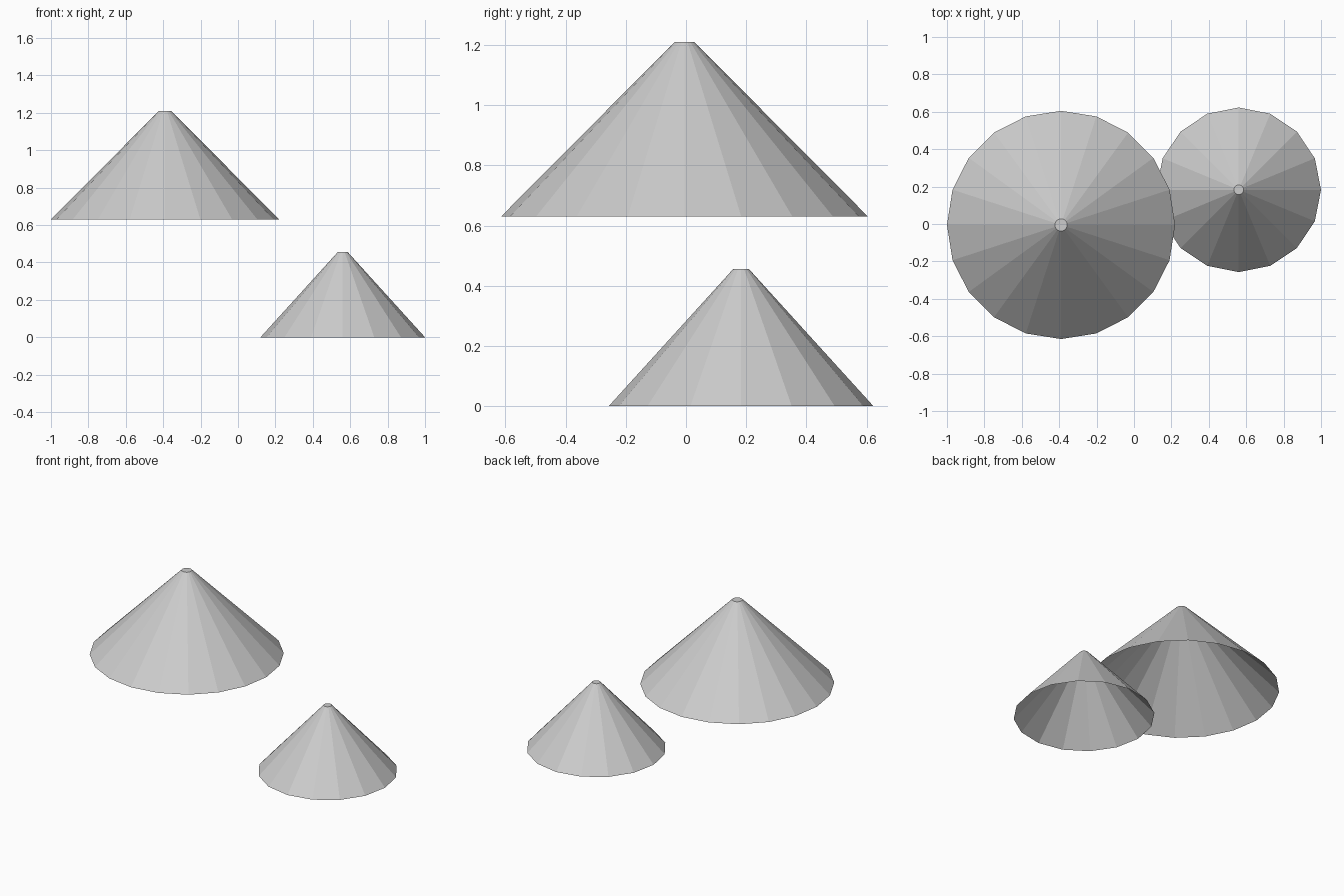
import bpy
import bmesh
from math import cos, sin, tau

if "Cube" in bpy.data.objects:
    bpy.data.objects.remove(bpy.data.objects["Cube"])

# Single light grey colour
grey = bpy.data.materials.new("light grey")
grey.diffuse_color = (0.604, 0.604, 0.604, 1.0)
grey.use_nodes = True
grey.node_tree.nodes["Principled BSDF"].inputs["Base Color"].default_value = grey.diffuse_color


def open_cone(name, x, y, z, radius, tip_radius, height, sides):
    """Flat-shaded cone shell: open underneath, tiny flat cap on top."""
    bm = bmesh.new()

    def ring(r, h):
        return [bm.verts.new((r * cos(tau * i / sides), r * sin(tau * i / sides), h))
                for i in range(sides)]

    base, tip = ring(radius, 0), ring(tip_radius, height)
    for i in range(sides):
        j = (i + 1) % sides
        bm.faces.new((base[i], base[j], tip[j], tip[i]))
    bm.faces.new(tip)

    mesh = bpy.data.meshes.new(name)
    bm.to_mesh(mesh)
    bm.free()
    mesh.materials.append(grey)
    obj = bpy.data.objects.new(name, mesh)
    obj.location = (x, y, z)
    bpy.context.collection.objects.link(obj)
    return obj


# Upper, wider cone and lower, smaller cone
open_cone("large_cone", -0.39, -0.005, 0.63, 0.61, 0.033, 0.58, 20)
open_cone("small_cone", 0.56, 0.183, 0.0, 0.44, 0.026, 0.456, 16)
